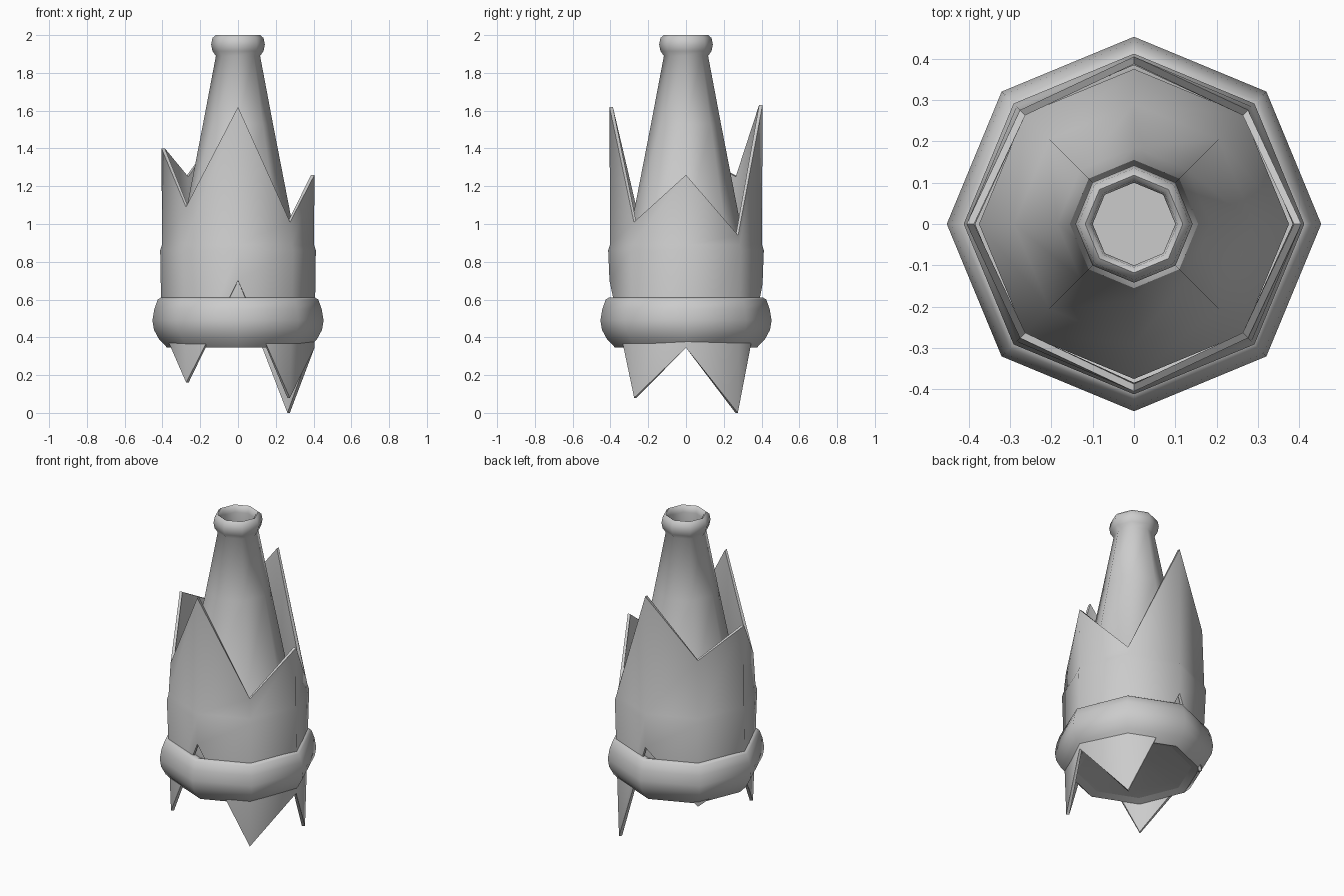
import bpy, bmesh
from math import cos, sin, pi, radians

if "Cube" in bpy.data.objects:
    bpy.data.objects.remove(bpy.data.objects["Cube"])

N = 8  # octagonal cross-section, corners on the axes


def loft(name, rings, closed=False, cap=False):
    """Skin a list of rings; each ring holds N (radius, z) pairs."""
    bm = bmesh.new()
    loops = []
    for ring in rings:
        loops.append([bm.verts.new((r * cos(2 * pi * i / N), r * sin(2 * pi * i / N), z))
                      for i, (r, z) in enumerate(ring)])
    pairs = list(zip(loops, loops[1:]))
    if closed:
        pairs.append((loops[-1], loops[0]))
    for a, b in pairs:
        for i in range(N):
            j = (i + 1) % N
            bm.faces.new((a[i], a[j], b[j], b[i]))
    if cap:
        bm.faces.new(loops[0][::-1])
        bm.faces.new(loops[-1])
    bmesh.ops.recalc_face_normals(bm, faces=bm.faces)
    mesh = bpy.data.meshes.new(name)
    bm.to_mesh(mesh)
    bm.free()
    obj = bpy.data.objects.new(name, mesh)
    bpy.context.collection.objects.link(obj)
    bpy.ops.object.select_all(action='DESELECT')
    obj.select_set(True)
    bpy.context.view_layer.objects.active = obj
    bpy.ops.object.shade_smooth_by_angle(angle=radians(55))
    return obj


def lathe(name, profile, **kw):
    return loft(name, [[p] * N for p in profile], **kw)


# Bottle: recessed base, body, shoulder, tapering neck, rounded lip and mouth
lathe("bottle", [(0.10, 0.40), (0.33, 0.36), (0.37, 0.42), (0.375, 0.84),
                 (0.29, 0.99), (0.185, 1.53), (0.117, 1.89),
                 (0.135, 1.915), (0.142, 1.95), (0.135, 1.985), (0.118, 2.0),
                 (0.105, 1.99), (0.10, 1.96), (0.10, 1.90)], cap=True)

# Rounded collar around the base
lathe("base_collar", [(0.33, 0.36), (0.375, 0.345), (0.418, 0.39), (0.445, 0.44), (0.453, 0.49),
                      (0.443, 0.55), (0.425, 0.60), (0.405, 0.612), (0.37, 0.60)], closed=True)

# Torn sleeve: edge heights counter-clockwise from the right (+x) corner
top_z = [1.26, 0.94, 1.63, 1.25, 1.40, 1.09, 1.62, 1.01]
low_z = [0.345, 0.0, 0.68, 0.33, 0.46, 0.16, 0.70, 0.08]
low_r = [0.405 if i % 2 == 0 else 0.388 for i in range(N)]
top_r = [0.405 if i % 2 == 0 else 0.390 for i in range(N)]
T = 0.018
outer = [list(zip(low_r, low_z)), [(0.412, 0.86)] * N,
         [(0.402, 0.89)] * N, list(zip(top_r, top_z))]
inner = [[(r - T, z) for r, z in ring] for ring in reversed(outer)]
loft("torn_sleeve", outer + inner, closed=True)
